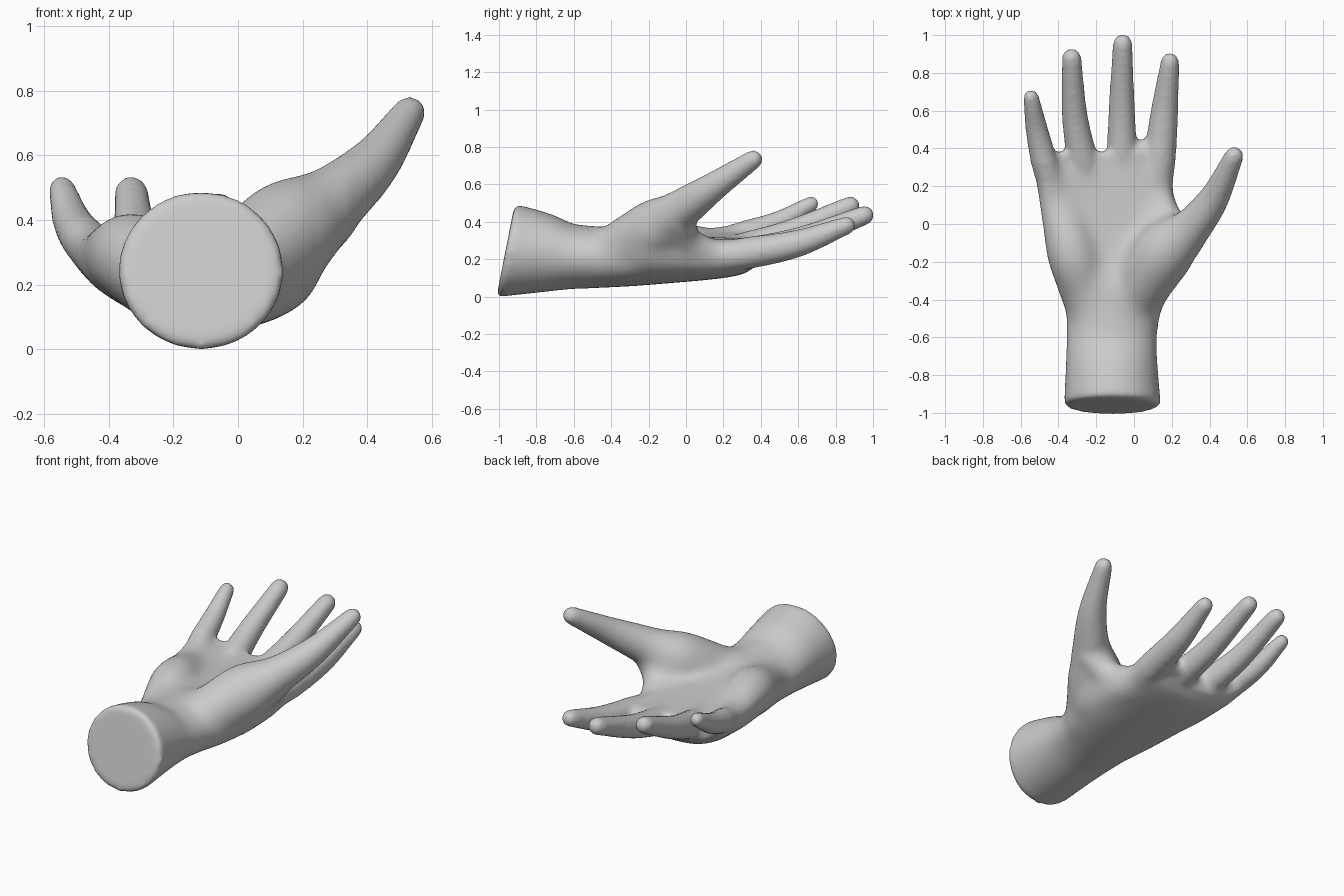
import bpy, bmesh, math
from mathutils import Vector

if "Cube" in bpy.data.objects:
    bpy.data.objects.remove(bpy.data.objects["Cube"])

skin = bpy.data.materials.new("plain grey")
skin.diffuse_color = (0.6, 0.6, 0.6, 1)
skin.use_nodes = True
skin.node_tree.nodes["Principled BSDF"].inputs["Base Color"].default_value = skin.diffuse_color


def clamp(v):
    return min(1, max(0, v))


def loft(bm, rings):
    """Skin a list of closed rings and cap both ends."""
    vs = [[bm.verts.new(p) for p in r] for r in rings]
    n = len(vs[0])
    for a, b in zip(vs, vs[1:]):
        for i in range(n):
            j = (i + 1) % n
            bm.faces.new((a[i], a[j], b[j], b[i]))
    bm.faces.new(vs[0][::-1])
    bm.faces.new(vs[-1])


def spline(rows, steps=6):
    """Catmull-Rom interpolation through rows of numbers."""
    rows = [Vector(r) for r in rows]
    p = [rows[0] * 2 - rows[1]] + rows + [rows[-1] * 2 - rows[-2]]
    out = []
    for i in range(1, len(p) - 2):
        a, b, c, d = p[i - 1:i + 3]
        for k in range(steps):
            t = k / steps
            out.append(0.5 * (2 * b + (c - a) * t + (2 * a - 5 * b + 4 * c - d) * t * t
                              + (3 * b - a - 3 * c + d) * t ** 3))
    return out + [rows[-1]]


def tube(bm, *rows, n=20):
    """Tapered limb with round ends; each row is x, y, z, radius."""
    pts = spline(rows)
    cen = [p.to_3d() for p in pts]
    rad = [p[3] for p in pts]
    rings = []

    def ring(c, d, r):
        q = d.to_track_quat('Z', 'Y')
        rings.append([c + q @ Vector((r * math.cos(2 * math.pi * i / n),
                                      r * math.sin(2 * math.pi * i / n), 0)) for i in range(n)])

    caps = [math.radians(a) for a in range(80, 0, -20)]
    d0 = (cen[1] - cen[0]).normalized()
    d1 = (cen[-1] - cen[-2]).normalized()
    for a in caps:
        ring(cen[0] - d0 * rad[0] * math.sin(a), d0, rad[0] * math.cos(a))
    for i, c in enumerate(cen):
        d = cen[min(i + 1, len(cen) - 1)] - cen[max(i - 1, 0)]
        ring(c, d.normalized(), rad[i])
    for a in reversed(caps):
        ring(cen[-1] + d1 * rad[-1] * math.sin(a), d1, rad[-1] * math.cos(a))
    loft(bm, rings)


def arm_ring(y, cx, hw, zc, ht):
    """Oval at the slanted wrist end, squarer and curled up on the left in the palm."""
    slant = 0.045 * clamp((-0.6 - y) / 0.3)
    palm = clamp((y + 0.5) / 0.35)
    power = 1 - 0.25 * palm
    ring = []
    for i in range(40):
        c, s = math.cos(math.pi * i / 20), math.sin(math.pi * i / 20)
        u = math.copysign(abs(c) ** power, c)
        v = math.copysign(abs(s) ** power, s)
        ring.append((cx + hw * u, y + slant * s, zc + ht * v + 0.11 * palm * max(0, -u) ** 2))
    return ring


bm = bmesh.new()

# Wrist and cupped palm: y, centre x, half width, centre z, half height
rows = spline([
    (-.95, -.114, .256, .245, .247),
    (-.75, -.118, .243, .233, .21),
    (-.60, -.118, .239, .215, .174),
    (-.48, -.11, .252, .21, .167),
    (-.35, -.11, .3, .21, .16),
    (-.15, -.13, .335, .2, .135),
    (.25, -.165, .36, .21, .105),
    (.38, -.17, .355, .24, .075),
])
y, cx, hw, zc, ht = rows[0]
rounded_end = arm_ring(y - .015, cx, hw - .018, zc, ht - .018)
loft(bm, [rounded_end] + [arm_ring(*r) for r in rows])

# Index, middle, ring and little fingers
tube(bm, (.11, .1, .2, .095), (.157, .55, .272, .077), (.19, .86, .38, .05))
tube(bm, (-.06, .25, .215, .088), (-.065, .6, .3, .071), (-.06, .955, .435, .053))
tube(bm, (-.255, .25, .24, .088), (-.312, .56, .343, .07), (-.33, .878, .485, .053))
tube(bm, (-.4, .03, .26, .088), (-.502, .44, .375, .065), (-.545, .67, .495, .044))

# Thumb with its fleshy base
tube(bm, (.03, -.34, .26, .155), (.16, -.15, .37, .165), (.28, -.04, .455, .117),
     (.42, .13, .575, .082), (.53, .36, .733, .052))

# Webs between thumb and index finger, and between index and middle fingers
tube(bm, (.12, -.2, .25, .14), (.13, .08, .22, .105))
tube(bm, (.29, -.05, .42, .09), (.2, .0, .3, .085), (.13, .12, .23, .09))
tube(bm, (.0, .385, .24, .06), (.08, .39, .24, .06))

# Heel pad on the little-finger side
tube(bm, (-.26, -.36, .25, .12), (-.33, -.15, .29, .14), (-.4, .12, .28, .09))

bmesh.ops.recalc_face_normals(bm, faces=bm.faces)
mesh = bpy.data.meshes.new("hand")
bm.to_mesh(mesh)
bm.free()
hand = bpy.data.objects.new("hand", mesh)
bpy.context.collection.objects.link(hand)

# Fuse the parts into one soft surface
fuse = hand.modifiers.new("fuse", 'REMESH')
fuse.mode = 'VOXEL'
fuse.voxel_size = 0.014
soften = hand.modifiers.new("soften", 'SMOOTH')
soften.factor = 0.5
soften.iterations = 14

# Melt the pads into the palm, leaving fingers and wrist end alone
bm = bmesh.new()
bm.from_object(hand, bpy.context.evaluated_depsgraph_get())
for k in range(50):
    inset = k * .002
    flesh = [v for v in bm.verts
             if -.55 + inset < v.co.y < .32 - inset and v.co.x < .34 - inset]
    bmesh.ops.smooth_vert(bm, verts=flesh, factor=0.5,
                          use_axis_x=True, use_axis_y=True, use_axis_z=True)
for f in bm.faces:
    f.smooth = True
hand.modifiers.clear()
bm.to_mesh(mesh)
bm.free()
mesh.materials.clear()
mesh.materials.append(skin)
